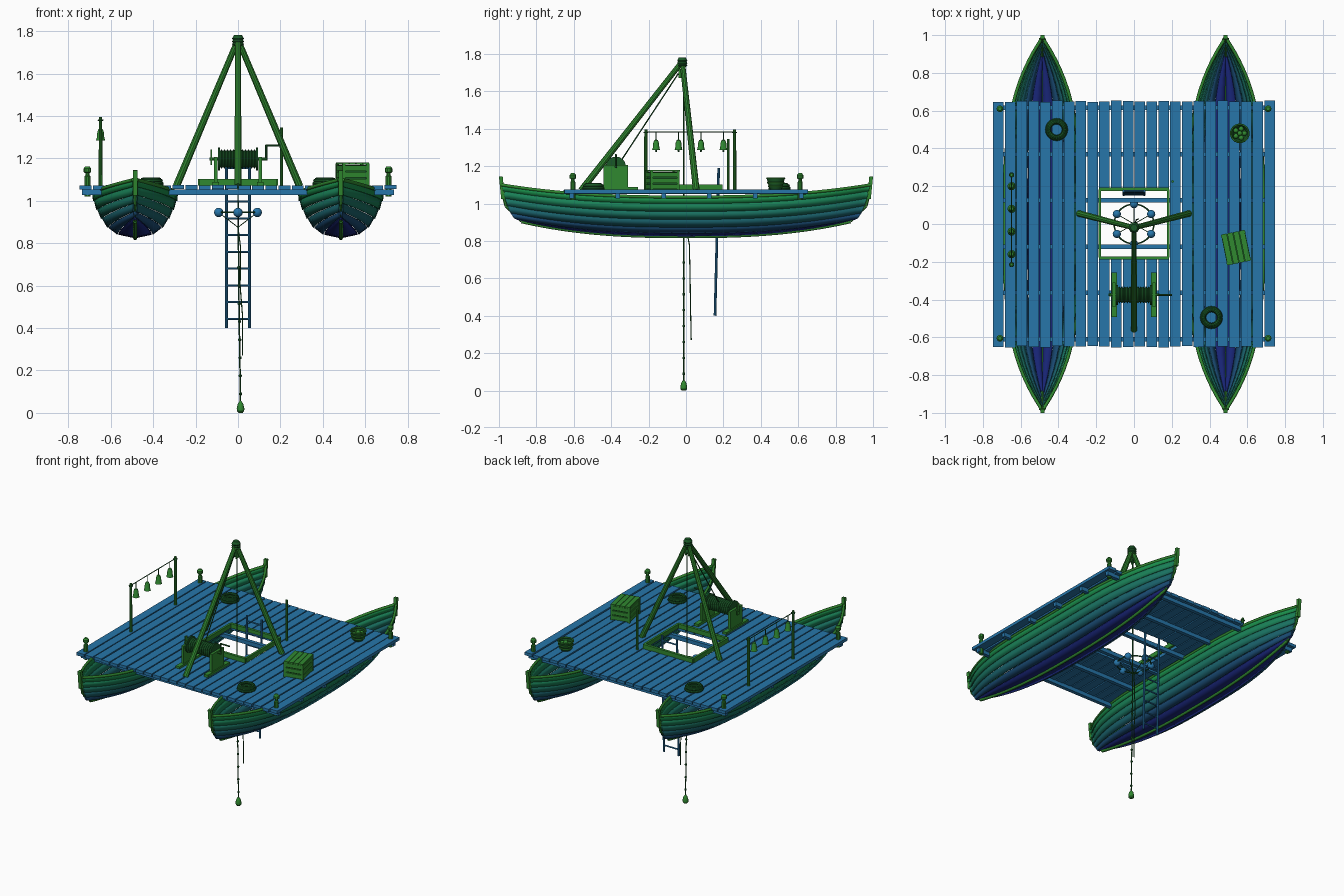
import bpy, bmesh, math, random
from math import sin, cos, pi
from mathutils import Vector, Matrix, Euler

if "Cube" in bpy.data.objects:
    bpy.data.objects.remove(bpy.data.objects["Cube"])
random.seed(4)

def material(name, rgb):
    m = bpy.data.materials.new(name)
    m.diffuse_color = (*rgb, 1)
    m.use_nodes = True
    m.node_tree.nodes["Principled BSDF"].inputs["Base Color"].default_value = m.diffuse_color
    return m
GREEN = material("green", (0.03, 0.25, 0.03))
DARK = material("dark_green", (0.01, 0.10, 0.02))
BLUE = material("blue", (0.02, 0.18, 0.40))

def add(name, bm, mats, angle=35):
    me = bpy.data.meshes.new(name)
    bm.to_mesh(me)
    bm.free()
    for m in mats:
        me.materials.append(m)
    for p in me.polygons:
        p.use_smooth = True
    me.set_sharp_from_angle(angle=math.radians(angle))
    ob = bpy.data.objects.new(name, me)
    bpy.context.collection.objects.link(ob)
    return ob

def box(name, c, size, mat, rot=(0, 0, 0)):
    bm = bmesh.new()
    M = Matrix.LocRotScale(Vector(c), Euler(rot), Vector(size))
    bmesh.ops.create_cube(bm, size=1, matrix=M)
    return add(name, bm, [mat])

def rod(name, a, b, r, mat, n=10, r2=None):
    a, b = Vector(a), Vector(b)
    d = b - a
    bm = bmesh.new()
    M = Matrix.Translation((a + b) / 2) @ d.to_track_quat('Z', 'Y').to_matrix().to_4x4()
    bmesh.ops.create_cone(bm, cap_ends=True, segments=n, radius1=r, radius2=r2 or r, depth=d.length, matrix=M)
    return add(name, bm, [mat])

def ball(name, c, r, mat, n=12):
    bm = bmesh.new()
    bmesh.ops.create_uvsphere(bm, u_segments=n, v_segments=n * 2 // 3, radius=r, matrix=Matrix.Translation(c))
    return add(name, bm, [mat])

def lathe(name, prof, loc, mat, n=14, rot=(0, 0, 0), loop=False):
    """Revolve (radius, height) points about the local z axis."""
    bm = bmesh.new()
    rings = [[bm.verts.new((r * cos(2 * pi * i / n), r * sin(2 * pi * i / n), z)) for i in range(n)] for r, z in prof]
    pairs = list(zip(rings, rings[1:])) + ([(rings[-1], rings[0])] if loop else [])
    for a, b in pairs:
        for i in range(n):
            bm.faces.new((a[i], a[(i + 1) % n], b[(i + 1) % n], b[i]))
    if not loop:
        bm.faces.new(rings[0][::-1])
        bm.faces.new(rings[-1])
    bmesh.ops.recalc_face_normals(bm, faces=bm.faces)
    ob = add(name, bm, [mat])
    ob.location, ob.rotation_euler = loc, rot
    return ob

def torus(name, c, R, r, mat, n=28, m=8):
    return lathe(name, [(R + r * cos(2 * pi * i / m), r * sin(2 * pi * i / m)) for i in range(m)], c, mat, n, loop=True)

def sweep(name, pts, r, mat, res=1):
    cu = bpy.data.curves.new(name, 'CURVE')
    cu.dimensions, cu.bevel_depth, cu.bevel_resolution, cu.use_fill_caps = '3D', r, res, True
    sp = cu.splines.new('POLY')
    sp.points.add(len(pts) - 1)
    for p, q in zip(sp.points, pts):
        p.co = (*q, 1)
    cu.materials.append(mat)
    ob = bpy.data.objects.new(name, cu)
    bpy.context.collection.objects.link(ob)
    return ob

# Hulls: lapped strakes, gunwales, keel and stem posts
SECTION = [(0, 0), (.39, .08), (.62, .23), (.77, .43), (.88, .63), (.96, .83), (1, 1)]
US = [sin(pi / 2 * (i / 16 - 1)) for i in range(33)]
STRAKES = [material("strake_%d" % k, (.01, .02 + .05 * k, .20 - .026 * k)) for k in range(6)]

def hull_point(u, k, side, lap=0):
    fx, fz = SECTION[k]
    keel = .825 + .08 * abs(u) ** 2.5
    sheer = 1.035 + .065 * abs(u) ** 2.5
    half = .2 * max(1 - abs(u) ** 3.4, .04)
    return Vector((side * (half * fx + lap), u * (.88 + .105 * fz ** .4), keel + (sheer - keel) * fz))

for cx, label in ((-.485, "left"), (.485, "right")):
    bm = bmesh.new()
    for side in (-1, 1):
        for k in range(6):
            lo = [bm.verts.new(hull_point(u, k, side, .005 if k else 0)) for u in US]
            hi = [bm.verts.new(hull_point(u, k + 1, side)) for u in US]
            for i in range(32):
                q = [lo[i], lo[i + 1], hi[i + 1], hi[i]]
                bm.faces.new(q if side > 0 else q[::-1]).material_index = k
    hull = add(label + "_hull", bm, STRAKES)
    hull.location.x = cx
    sol = hull.modifiers.new("thickness", 'SOLIDIFY')
    sol.thickness, sol.offset = .008, -.5
    for side in (-1, 1):
        rail = [hull_point(u, 6, side) + Vector((cx, 0, 0)) for u in US]
        sweep(label + "_gunwale", rail, .009, GREEN)
    sweep(label + "_keel", [hull_point(u, 0, 1) + Vector((cx, 0, -.002)) for u in US], .01, GREEN)
    for s in (-1, 1):
        rod(label + "_stem", (cx, s * .88, .905), (cx, s * .962, .985), .007, GREEN, 6)
        rod(label + "_stem_upper", (cx, s * .962, .985), (cx, s * .982, 1.06), .008, GREEN, 6)
        box(label + "_stem_post", (cx, s * .984, 1.085), (.022, .02, .12), GREEN, (-s * .1, 0, 0))

# Deck planks over crossbeams, leaving the central well open
PITCH = .0625
for i in range(24):
    x = (i - 11.5) * PITCH
    spans = [(-.65, -.18), (.19, .65)] if abs(x) < .187 else [(-.65, .65)]
    for a, b in spans:
        a += random.uniform(-.004, .004) if a < -.6 else 0
        b += random.uniform(-.004, .004) if b > .6 else 0
        box("deck_plank", (x, (a + b) / 2, 1.063 + random.uniform(-.002, .002)), (PITCH - .007, b - a, .02), BLUE)
for y in (-.61, -.365, -.12, .125, .37, .615):
    box("crossbeam", (0, y, 1.041), (1.47, .024, .026), BLUE)

# Well coaming
for y in (-.18, .185):
    box("coaming_end", (0, y, 1.087), (.37, .018, .03), GREEN)
for x in (-.182, .182):
    box("coaming_side", (x, .0025, 1.087), (.014, .36, .03), GREEN)

# Corner bollards
for x in (-.71, .71):
    for y in (-.605, .61):
        lathe("bollard", [(.014, 1.02), (.014, 1.115), (.010, 1.12), (.010, 1.13), (.018, 1.135), (.018, 1.152), (.010, 1.162)], (x, y, 0), GREEN, 10)

# Tripod with lashing and pulley block
TOP = Vector((0, -.02, 1.76))
for foot in ((-.29, .055, 1.07), (.29, .055, 1.07), (0, -.56, 1.07)):
    rod("tripod_leg", foot, TOP, .018, GREEN, 10, .014)
lathe("tripod_lashing", [(.018, 1.73), (.028, 1.737), (.024, 1.744), (.028, 1.751), (.024, 1.758), (.028, 1.765), (.018, 1.782)], (0, -.02, 0), DARK)
for x in (-.011, .011):
    box("pulley_cheek", (x, -.025, 1.695), (.005, .03, .05), GREEN)
rod("pulley_wheel", (-.009, -.025, 1.693), (.009, -.025, 1.693), .016, DARK, 14)
rod("pulley_hanger", (0, -.022, 1.70), (0, -.02, 1.75), .004, DARK, 6)

# Winch: drum wound with rope, cheeks, feet and crank
WY, WZ = -.375, 1.197
coil = [(.04 + (.006 if i % 2 else -.003), -.085 + .17 * i / 24) for i in range(25)]
lathe("winch_drum", [(.054, -.095), (.054, -.086)] + coil + [(.054, .086), (.054, .095)], (0, WY, WZ), DARK, 18, (0, pi / 2, 0))
rod("winch_axle", (-.135, WY, WZ), (.135, WY, WZ), .007, GREEN)
for x in (-.105, .105):
    box("winch_cheek", (x, WY, 1.143), (.016, .13, .125), GREEN)
    box("winch_foot", (x, WY, 1.08), (.03, .235, .018), GREEN)
box("winch_pawl", (-.126, WY, 1.205), (.008, .02, .075), GREEN)
rod("crank_arm", (.133, WY, 1.19), (.133, WY, 1.263), .005, DARK, 8)
rod("crank_handle", (.13, WY, 1.26), (.2, WY, 1.26), .005, DARK, 8)
rod("hoist_rope", (0, -.041, 1.695), (0, -.345, 1.232), .0035, DARK, 6)

# Lead line with knots and sinker, plus a slack second line
sweep("lead_line", [(0, -.012, 1.69), (0, -.012, 1.0), (.005, -.012, .5), (.012, -.012, .04)], .0035, DARK)
for i in range(8):
    ball("line_knot", (.012 - .0012 * i, -.012, .09 + .085 * i), .008, DARK, 8)
lathe("sinker", [(.010, 0), (.017, .008), (.018, .022), (.013, .042), (.005, .055)], (.012, -.012, 0), GREEN, 12)
sweep("slack_line", [(0, 0, .875), (.012, .018, .78), (.010, .022, .6), (.022, .024, .45), (.022, .028, .27)], .003, DARK)

# Float hoop hanging in the well
torus("float_hoop", (0, 0, .945), .105, .004, DARK, 36, 6)
for i in range(6):
    a = pi / 6 + i * pi / 3
    p = Vector((.105 * cos(a), .105 * sin(a), .945))
    ball("float", p, .022, BLUE)
    rod("hoop_cord", p, (0, 0, .875), .0022, DARK, 5)

# Ladder
def ladder_y(z):
    return .155 + (z - .4) * .025
for x in (-.055, .055):
    rod("ladder_rail", (x, ladder_y(.4), .4), (x, ladder_y(1.19), 1.19), .007, BLUE, 8)
for i in range(10):
    z = .443 + .079 * i
    rod("ladder_rung", (-.055, ladder_y(z), z), (.055, ladder_y(z), z), .005, BLUE, 8)

# Handhold pole by the ladder
rod("pole", (.205, .225, 1.06), (.205, .225, 1.345), .007, GREEN, 8)

# Bell rack
for y in (-.215, .26):
    rod("bell_post", (-.648, y, 1.06), (-.648, y, 1.395), .010, GREEN, 10, .008)
    torus("bell_post_binding", (-.648, y, 1.38), .010, .004, DARK, 12, 6)
rod("bell_line", (-.648, -.215, 1.383), (-.648, .26, 1.383), .003, DARK, 6)
for y in (-.16, -.04, .08, .2):
    rod("bell_cord", (-.648, y, 1.383), (-.648, y, 1.335), .0025, DARK, 5)
    lathe("bell", [(.022, 1.285), (.018, 1.295), (.015, 1.325), (.010, 1.338), (.004, 1.342)], (-.648, y, 0), GREEN, 12)
    ball("bell_clapper", (-.648, y, 1.281), .006, DARK, 8)

# Slatted crate, turned slightly on the deck
crate = Matrix.Translation((.54, -.125, 0)) @ Matrix.Rotation(.2, 4, 'Z')
def crate_box(name, c, size, mat):
    box(name, crate @ Vector(c), size, mat, (0, 0, .2))
crate_box("crate_core", (0, 0, 1.122), (.112, .142, .095), DARK)
for sx in (-1, 1):
    for sy in (-1, 1):
        crate_box("crate_post", (sx * .058, sy * .073, 1.124), (.014, .014, .104), GREEN)
for i in range(3):
    z = 1.09 + .032 * i
    for s in (-1, 1):
        crate_box("crate_side_slat", (s * .06, 0, z), (.008, .152, .026), GREEN)
        crate_box("crate_end_slat", (0, s * .075, z), (.12, .008, .026), GREEN)
for i in range(4):
    crate_box("crate_lid_slat", (-.048 + .032 * i, 0, 1.175), (.029, .166, .01), GREEN)

# Basket with its catch
lathe("basket", [(.028, 1.073), (.036, 1.085), (.047, 1.13), (.043, 1.13), (.033, 1.09), (.02, 1.085)], (.56, .48, 0), DARK, 16)
for z, r in ((1.135, .047), (1.112, .043), (1.092, .038)):
    torus("basket_band", (.56, .48, z), r, .005, GREEN, 24, 6)
for i in range(6):
    r, a = (.025, i * 2 * pi / 5) if i < 5 else (0, 0)
    ball("catch", (.56 + r * cos(a), .48 + r * sin(a), 1.115 + (.01 if i == 5 else 0)), .014, GREEN, 10)

# Coiled ropes
for x, y in ((-.41, .5), (.41, -.495)):
    for R, z in ((.051, 1.081), (.037, 1.081), (.047, 1.094), (.040, 1.1)):
        torus("rope_coil", (x, y, z), R, .009, DARK)
